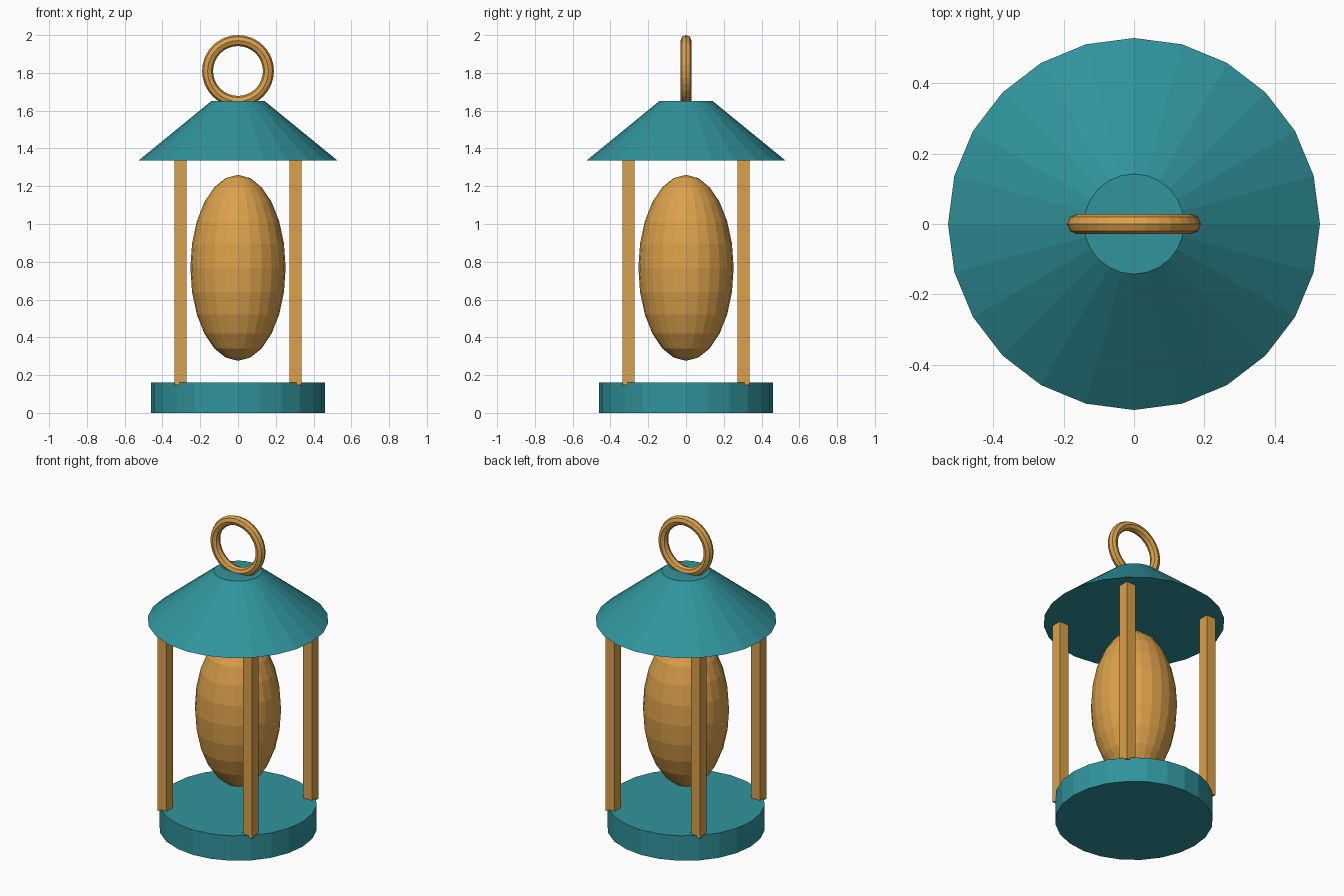
import bpy

cube = bpy.data.objects.get("Cube")
if cube:
    bpy.data.objects.remove(cube, do_unlink=True)


def make_material(name, rgb):
    mat = bpy.data.materials.new(name)
    mat.use_nodes = True
    color = (*rgb, 1.0)
    mat.diffuse_color = color
    mat.node_tree.nodes["Principled BSDF"].inputs["Base Color"].default_value = color
    return mat


teal = make_material("teal", (0.03, 0.295, 0.335))
amber = make_material("amber", (0.71, 0.355, 0.07))

SIDES = 24
BASE_TOP = 0.16
EAVES, ROOF_TOP = 1.335, 1.65


def finish(name, mat):
    """Name and colour the newest object, and apply its scale and rotation."""
    obj = bpy.context.object
    obj.name = name
    obj.data.materials.append(mat)
    bpy.ops.object.transform_apply(location=False, rotation=True, scale=True)
    return obj


# Round base plate
bpy.ops.mesh.primitive_cylinder_add(vertices=SIDES, radius=0.46, depth=BASE_TOP,
                                    location=(0, 0, BASE_TOP / 2))
finish("base", teal)

# Conical roof with a flat top
bpy.ops.mesh.primitive_cone_add(vertices=SIDES, radius1=0.528, radius2=0.142,
                                depth=ROOF_TOP - EAVES,
                                location=(0, 0, (EAVES + ROOF_TOP) / 2))
finish("roof", teal)

# Four square posts, let slightly into the base and the roof
post_bottom, post_top = BASE_TOP - 0.013, EAVES + 0.005
for side, x in (("right", -0.304), ("left", 0.304)):
    for end, y in (("front", -0.304), ("back", 0.304)):
        bpy.ops.mesh.primitive_cube_add(size=1, location=(x, y, (post_bottom + post_top) / 2))
        bpy.context.object.scale = (0.065, 0.065, post_top - post_bottom)
        finish(f"{end}_{side}_post", amber)

# Long faceted light in the middle
bpy.ops.mesh.primitive_uv_sphere_add(segments=SIDES, ring_count=12, radius=1,
                                     location=(0, 0, 0.768))
bpy.context.object.scale = (0.252, 0.252, 0.492)
finish("light", amber)

# Upright carrying ring
bpy.ops.mesh.primitive_torus_add(major_segments=32, minor_segments=8,
                                 major_radius=0.161, minor_radius=0.029,
                                 location=(0, 0, 1.81))
bpy.context.object.rotation_euler.x = 1.5708
finish("carrying_ring", amber)

# Faceted look throughout
for obj in bpy.context.scene.objects:
    if obj.type == "MESH":
        obj.data.shade_flat()
